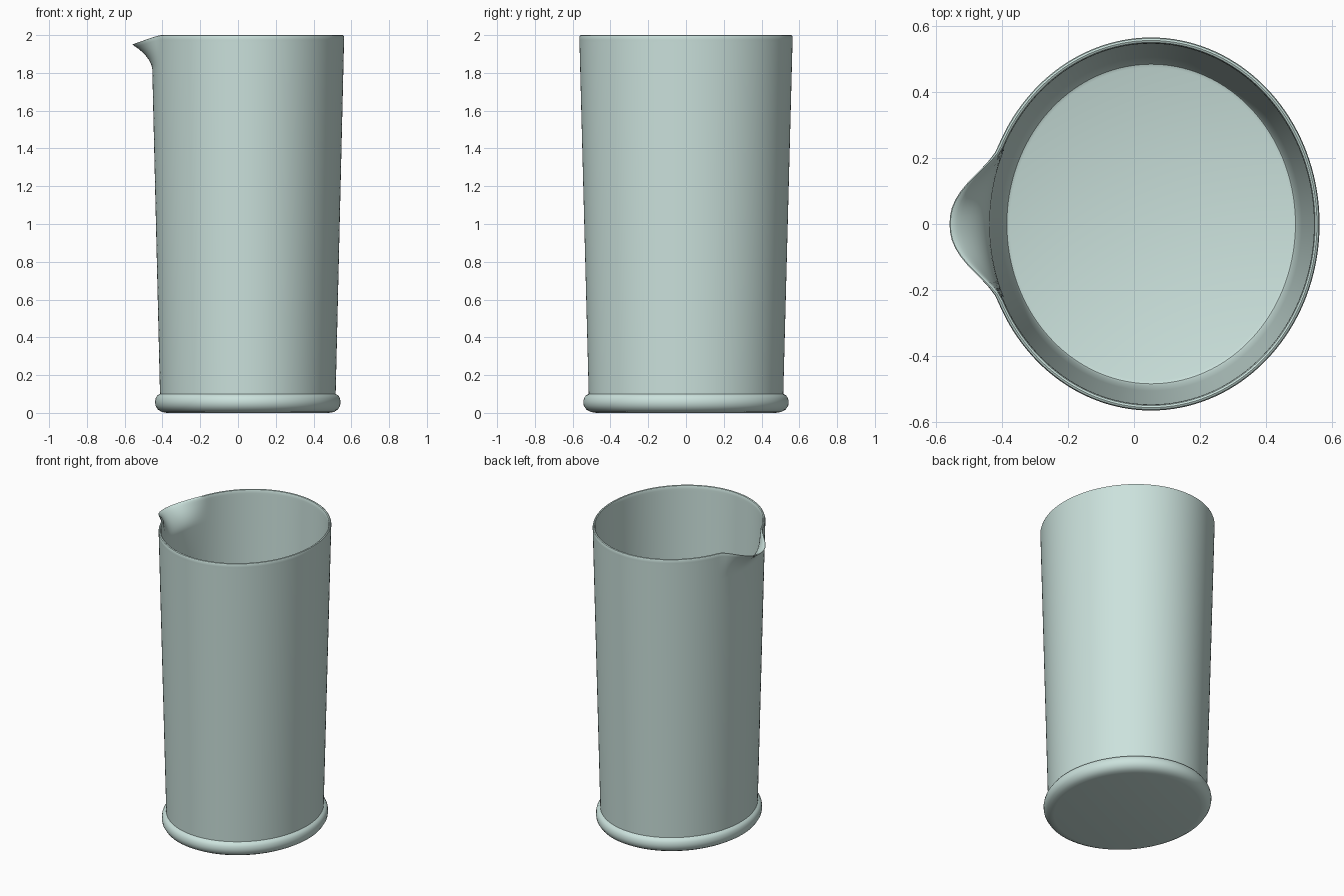
import bpy, bmesh, math

if "Cube" in bpy.data.objects:
    bpy.data.objects.remove(bpy.data.objects["Cube"])

SEGMENTS = 144
CENTRE_X = 0.052
X_SCALE = 0.903          # the glass is slightly oval
WALL_RINGS = [1.82, 1.84, 1.86, 1.88, 1.90, 1.92, 1.94, 1.96, 1.975]


def lerp_radius(r0, r1, z):
    """Radius of the tapering wall at height z."""
    return r0 + (r1 - r0) * (z - 0.1) / 1.9


def spout(x, y, z):
    """Pull the upper left wall outwards and down into a pouring lip."""
    if x < 0 and z > 1.82 and abs(y) < 0.23:
        across = (1 - (abs(y) / 0.23) ** 2.4) ** 2
        up = ((z - 1.82) / 0.18) ** 1.6
        x -= 0.106 * across * up
        z -= 0.048 * across * up
    return x, y, z


# Profile: underside, rounded foot, outer wall, rim, inner wall, floor
profile = [(0.475, 0.0), (0.505, 0.005), (0.528, 0.018), (0.541, 0.038),
           (0.544, 0.058), (0.540, 0.078), (0.530, 0.093), (0.515, 0.1)]
profile += [(lerp_radius(0.515, 0.565, z), z) for z in [0.6, 1.2, 1.6] + WALL_RINGS]
profile += [(0.565, 1.988), (0.562, 1.997), (0.556, 2.0), (0.550, 1.997), (0.547, 1.988)]
profile += [(lerp_radius(0.490, 0.547, z), z) for z in WALL_RINGS[::-1] + [1.6, 1.2, 0.6]]
profile += [(0.490, 0.1), (0.484, 0.088), (0.474, 0.084)]

# Glass body, revolved and closed at the underside and floor
bm = bmesh.new()
rings = []
for r, z in profile:
    ring = []
    for i in range(SEGMENTS):
        a = 2 * math.pi * i / SEGMENTS
        p = spout(CENTRE_X + r * X_SCALE * math.cos(a), r * math.sin(a), z)
        ring.append(bm.verts.new(p))
    rings.append(ring)
for low, high in zip(rings, rings[1:]):
    for i in range(SEGMENTS):
        j = (i + 1) % SEGMENTS
        bm.faces.new((low[i], low[j], high[j], high[i]))
bm.faces.new(rings[0][::-1])
bm.faces.new(rings[-1])
bmesh.ops.recalc_face_normals(bm, faces=bm.faces[:])

mesh = bpy.data.meshes.new("beaker")
bm.to_mesh(mesh)
bm.free()
beaker = bpy.data.objects.new("beaker", mesh)
bpy.context.collection.objects.link(beaker)

# Pale green glass colour
glass = bpy.data.materials.new("pale_glass")
glass.diffuse_color = (0.60, 0.76, 0.72, 1.0)
glass.use_nodes = True
glass.node_tree.nodes["Principled BSDF"].inputs["Base Color"].default_value = glass.diffuse_color
mesh.materials.append(glass)

bpy.context.view_layer.objects.active = beaker
beaker.select_set(True)
bpy.ops.object.shade_smooth_by_angle(angle=math.radians(35))
